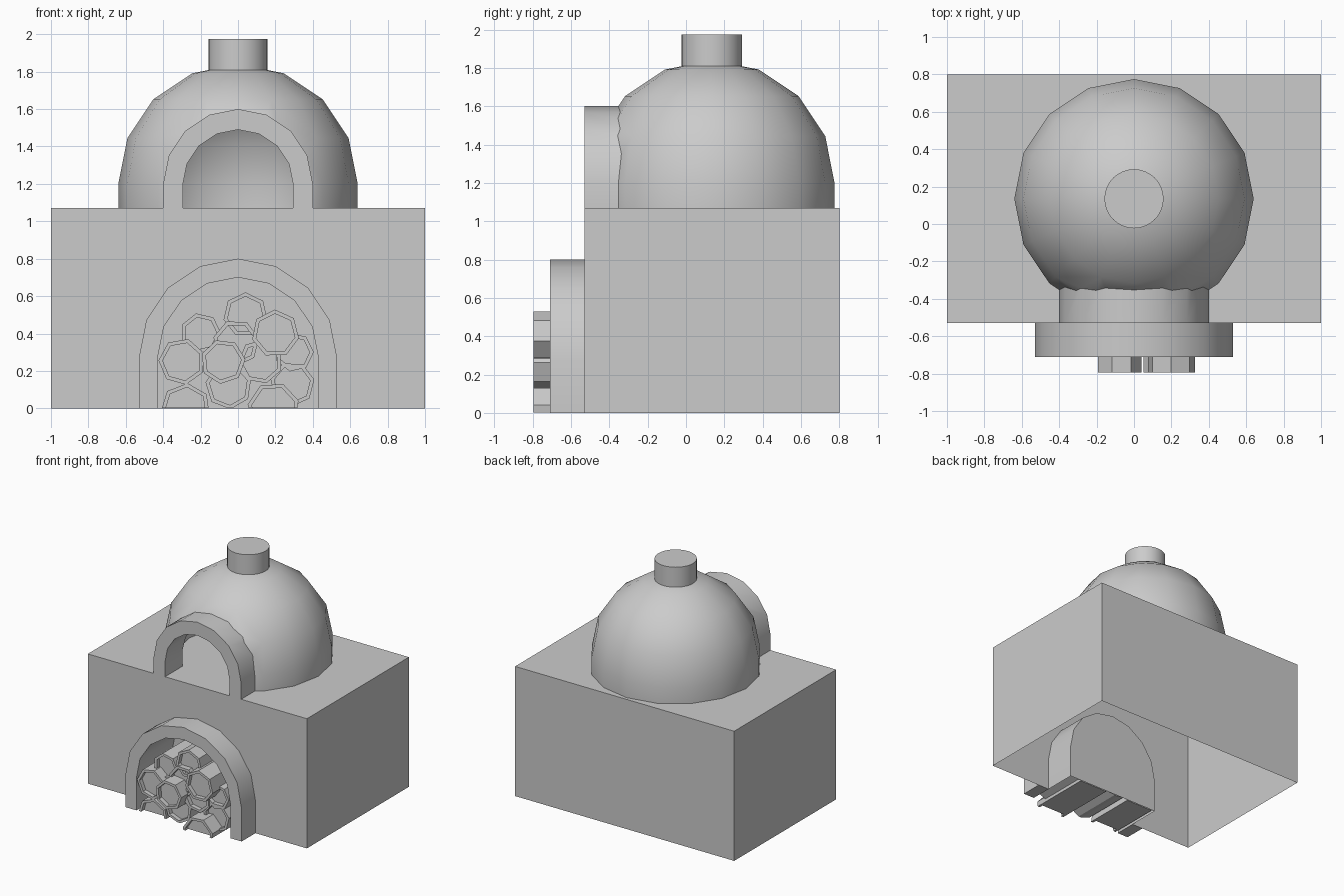
import bpy, bmesh, math
from mathutils import Vector

if "Cube" in bpy.data.objects:
    bpy.data.objects.remove(bpy.data.objects["Cube"])

def finish(name, bm, recalc=True):
    bmesh.ops.remove_doubles(bm, verts=bm.verts[:], dist=1e-5)
    if recalc:
        bmesh.ops.recalc_face_normals(bm, faces=bm.faces[:])
    me = bpy.data.meshes.new(name)
    bm.to_mesh(me)
    bm.free()
    ob = bpy.data.objects.new(name, me)
    bpy.context.collection.objects.link(ob)
    return ob

def smooth(ob, angle=35):
    bpy.ops.object.select_all(action='DESELECT')
    ob.select_set(True)
    bpy.context.view_layer.objects.active = ob
    bpy.ops.object.shade_smooth_by_angle(angle=math.radians(angle))

def arch(r, cz, base):
    """Arch outline in x,z from right foot over the top to left foot."""
    curve = [(r * math.cos(math.pi * i / 8), cz + r * math.sin(math.pi * i / 8)) for i in range(9)]
    return [(r, base)] + curve + [(-r, base)]

def prism(name, pts, y0, y1):
    bm = bmesh.new()
    f = bm.faces.new([bm.verts.new((x, y0, z)) for x, z in pts])
    ext = bmesh.ops.extrude_face_region(bm, geom=[f], use_keep_orig=True)
    bmesh.ops.translate(bm, vec=(0, y1 - y0, 0),
                        verts=[v for v in ext['geom'] if isinstance(v, bmesh.types.BMVert)])
    return finish(name, bm)

def dome(name, r, base):
    """Half sphere on a short straight skirt, 16 sides."""
    prof = [(r, base)] + [(r * math.cos(a), 1.2 + r * math.sin(a))
                          for a in [math.pi * i / 8 for i in range(4)]]
    bm = bmesh.new()
    rings = [[bm.verts.new((p * math.cos(math.pi * k / 8), CY + p * math.sin(math.pi * k / 8), z))
              for k in range(16)] for p, z in prof]
    tip = bm.verts.new((0, CY, 1.2 + r))
    bm.faces.new(rings[0])
    for k in range(16):
        n = (k + 1) % 16
        for a, b in zip(rings, rings[1:]):
            bm.faces.new((a[k], a[n], b[n], b[k]))
        bm.faces.new((rings[-1][k], rings[-1][n], tip))
    return finish(name, bm)

def boolean(ob, cutter, op):
    m = ob.modifiers.new(op, 'BOOLEAN')
    m.object, m.operation, m.solver = cutter, op, 'EXACT'
    bpy.context.view_layer.objects.active = ob
    bpy.ops.object.modifier_apply(modifier=m.name)
    bpy.data.objects.remove(cutter)

FRONT, BACK, TOP, CY = -0.53, 0.80, 1.07, 0.135

# base block: open underneath, with a closed-back wood niche in the front
bm = bmesh.new()
def face(pts):
    bm.faces.new([bm.verts.new(p) for p in pts])
hole = arch(0.43, 0.27, 0)
face([(1, FRONT, 0), (1, FRONT, TOP), (-1, FRONT, TOP), (-1, FRONT, 0)]
     + [(x, FRONT, z) for x, z in reversed(hole)])
face([(-1, FRONT, TOP), (1, FRONT, TOP), (1, BACK, TOP), (-1, BACK, TOP)])
face([(-1, BACK, 0), (-1, BACK, TOP), (1, BACK, TOP), (1, BACK, 0)])
for s in (-1, 1):
    face([(s, FRONT, 0), (s, BACK, 0), (s, BACK, TOP), (s, FRONT, TOP)])
for (x0, z0), (x1, z1) in zip(hole, hole[1:]):
    face([(x0, FRONT, z0), (x1, FRONT, z1), (x1, -0.26, z1), (x0, -0.26, z0)])
face([(x, -0.26, z) for x, z in hole])
smooth(finish("base_block", bm))

# arch surround of the wood niche
ring = prism("niche_surround", arch(0.53, 0.27, 0) + hole[::-1], -0.71, FRONT)
smooth(ring)

# oven shell: dome and mouth joined, then hollowed
shell = dome("oven_dome", 0.64, TOP)
boolean(shell, prism("mouth", arch(0.4, 1.2, TOP), FRONT, -0.2), 'UNION')
cavity = dome("cavity", 0.54, 1.0)
boolean(cavity, prism("mouth_cut", arch(0.295, 1.195, 1.0), -0.7, 0.1), 'UNION')
boolean(shell, cavity, 'DIFFERENCE')
smooth(shell)

# chimney
bm = bmesh.new()
bmesh.ops.create_cone(bm, cap_ends=True, segments=32, radius1=0.158, radius2=0.158, depth=0.165)
bmesh.ops.translate(bm, vec=(0, CY, 1.8925), verts=bm.verts[:])
smooth(finish("chimney", bm))

# firewood: seven-sided logs with a rim and sunken ends, cut level with the ground
def log(name, x, z, r, y0, turn):
    bm = bmesh.new()
    def loop(rad, y):
        return [bm.verts.new((x + rad * math.cos(turn + math.tau * k / 7), y,
                              z + rad * math.sin(turn + math.tau * k / 7))) for k in range(7)]
    loops = [loop(r, -0.27), loop(r, y0), loop(r - 0.022, y0), loop(r - 0.022, y0 + 0.035)]
    for a, b in zip(loops, loops[1:]):
        for k in range(7):
            bm.faces.new((a[k], a[(k + 1) % 7], b[(k + 1) % 7], b[k]))
    bm.faces.new(loops[0])
    bm.faces.new(loops[-1])
    if z < r:
        cut = bmesh.ops.bisect_plane(bm, geom=bm.verts[:] + bm.edges[:] + bm.faces[:],
                                     plane_co=(0, 0, 0.002), plane_no=(0, 0, -1), clear_outer=True)
        edges = [e for e in cut['geom_cut'] if isinstance(e, bmesh.types.BMEdge)]
        bmesh.ops.holes_fill(bm, edges=edges)
    finish(name, bm)

logs = [(0.04, 0.50, 0.12, -0.70, 1.57), (0.20, 0.40, 0.128, -0.795, 0.7),
        (-0.01, 0.35, 0.125, -0.71, 0.2), (-0.30, 0.25, 0.125, -0.71, 0.4),
        (-0.08, 0.25, 0.12, -0.795, 0.1), (0.12, 0.25, 0.12, -0.71, 0.5),
        (0.30, 0.30, 0.105, -0.70, 0.9), (0.29, 0.13, 0.12, -0.70, 0.2),
        (-0.05, 0.12, 0.125, -0.71, 1.2), (-0.28, 0.00, 0.135, -0.71, 0.6),
        (0.19, 0.00, 0.14, -0.795, 0.3), (-0.20, 0.40, 0.11, -0.66, 0.0)]
for i, spec in enumerate(logs, 1):
    log(f"log_{i:02d}", *spec)
